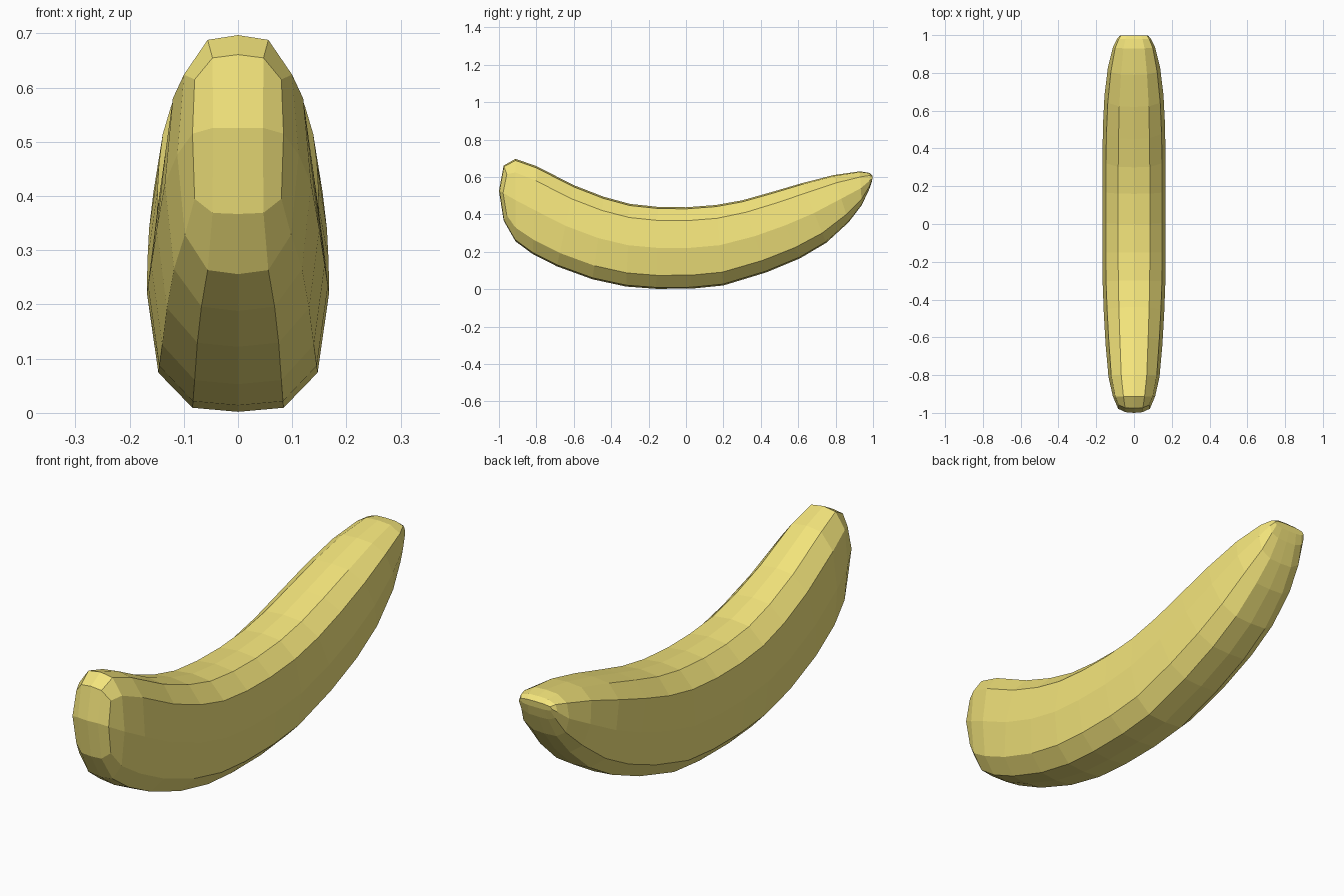
import bpy, bmesh
from mathutils import Vector

if "Cube" in bpy.data.objects:
    bpy.data.objects.remove(bpy.data.objects["Cube"])

# Stations along the fruit: (top y, top z, bottom y, bottom z, half width)
STATIONS = [
    (-.975, .661, -.975, .367, .084),
    (-.912, .697, -.912, .256, .112),
    (-.80, .658, -.82, .188, .135),
    (-.60, .556, -.69, .122, .150),
    (-.44, .494, -.50, .053, .160),
    (-.30, .456, -.32, .014, .166),
    (-.15, .440, -.16, .002, .168),
    (.00, .438, .03, .003, .168),
    (.16, .450, .20, .020, .168),
    (.30, .475, .43, .090, .167),
    (.45, .517, .61, .165, .164),
    (.62, .567, .75, .248, .156),
    (.79, .610, .87, .358, .138),
    (.93, .630, .94, .450, .112),
    (.98, .622, .98, .535, .090),
    (.998, .606, .995, .580, .076),
]

# Half cross-section: (fraction from top to bottom, fraction of half width)
HALF = [(0, 0), (.02, .5), (.165, .89), (.5, 1), (.835, .875), (.983, .5), (1, 0)]
PROFILE = HALF + [(t, -x) for t, x in reversed(HALF[1:-1])]
N = len(PROFILE)

bm = bmesh.new()

# Lofted skin
rings = []
for ty, tz, by, bz, w in STATIONS:
    top, bottom = Vector((0, ty, tz)), Vector((0, by, bz))
    rings.append([bm.verts.new(top.lerp(bottom, t) + Vector((x * w, 0, 0)))
                  for t, x in PROFILE])
for a, b in zip(rings, rings[1:]):
    for i in range(N):
        j = (i + 1) % N
        bm.faces.new((a[i], a[j], b[j], b[i]))

# Blunt front cap: boxier outline, bulging middle row
f = rings[0]
for s, side in ((1, (1, 2, 3, 4, 5)), (-1, (11, 10, 9, 8, 7))):
    shape = [(.047, -.973, .655), (.08, -.958, .615), (.084, -.978, .515),
             (.08, -.958, .395), (.047, -.973, .369)]
    for i, (x, y, z) in zip(side, shape):
        f[i].co = (s * x, y, z)
row = [f[9]] + [bm.verts.new((x, y, .526)) for x, y in
                ((-.046, -.996), (0, -1), (.046, -.996))] + [f[3]]
upper = [f[9], f[10], f[11], f[0], f[1], f[2], f[3]]
lower = [f[9], f[8], f[7], f[6], f[5], f[4], f[3]]
for edge in (upper, lower):
    bm.faces.new((edge[0], edge[1], edge[2], row[1]))
    bm.faces.new((row[1], edge[2], edge[3], row[2]))
    bm.faces.new((row[2], edge[3], edge[4], row[3]))
    bm.faces.new((row[3], edge[4], edge[5], edge[6]))

# Thin back tip cap
bm.faces.new(rings[-1])

bmesh.ops.recalc_face_normals(bm, faces=bm.faces)
mesh = bpy.data.meshes.new("banana")
bm.to_mesh(mesh)
bm.free()

banana = bpy.data.objects.new("banana", mesh)
bpy.context.collection.objects.link(banana)
skin = bpy.data.materials.new("yellow_skin")
skin.diffuse_color = (.9, .78, .2, 1)
skin.use_nodes = True
skin.node_tree.nodes["Principled BSDF"].inputs["Base Color"].default_value = skin.diffuse_color
mesh.materials.append(skin)
